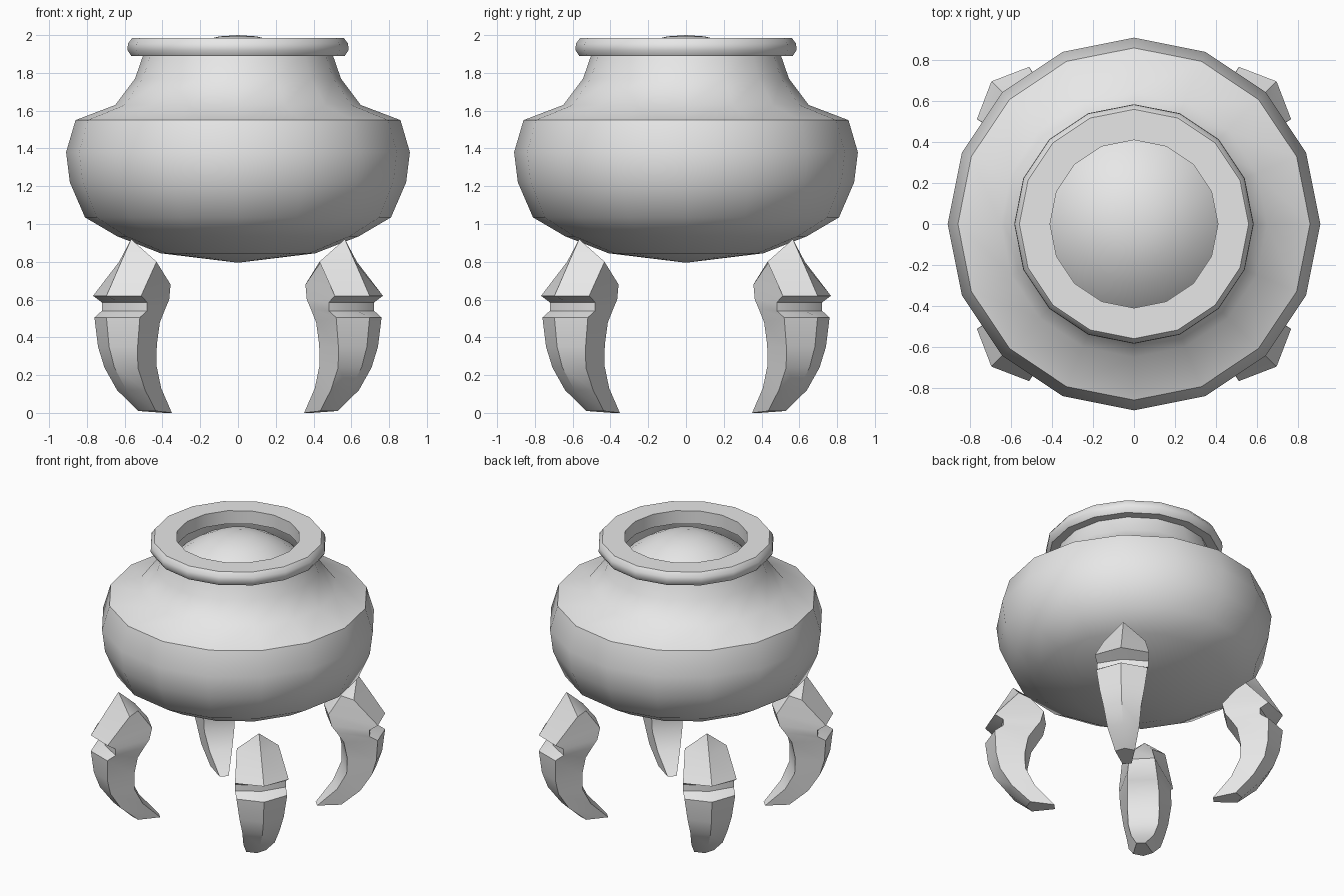
import bpy, bmesh, math

if "Cube" in bpy.data.objects:
    bpy.data.objects.remove(bpy.data.objects["Cube"])

grey = bpy.data.materials.new("light_grey")
grey.diffuse_color = (0.8, 0.8, 0.8, 1)
grey.use_nodes = True
grey.node_tree.nodes["Principled BSDF"].inputs["Base Color"].default_value = grey.diffuse_color
SEG = 16


def finish(name, bm, angle):
    bmesh.ops.remove_doubles(bm, verts=bm.verts, dist=0.0005)
    bmesh.ops.recalc_face_normals(bm, faces=bm.faces)
    mesh = bpy.data.meshes.new(name)
    bm.to_mesh(mesh)
    bm.free()
    mesh.materials.append(grey)
    ob = bpy.data.objects.new(name, mesh)
    bpy.context.collection.objects.link(ob)
    bpy.ops.object.select_all(action='DESELECT')
    ob.select_set(True)
    bpy.context.view_layer.objects.active = ob
    bpy.ops.object.shade_smooth_by_angle(angle=math.radians(angle))
    return ob


def loft(bm, rings, closed=False):
    """Bridge equal-length rings of coordinates with quads."""
    vs = [[bm.verts.new(p) for p in ring] for ring in rings]
    pairs = list(zip(vs, vs[1:])) + ([(vs[-1], vs[0])] if closed else [])
    for a, b in pairs:
        for i in range(len(a)):
            j = (i + 1) % len(a)
            bm.faces.new((a[i], a[j], b[j], b[i]))
    return vs


def lathe(name, profile, closed=False, angle=40):
    bm = bmesh.new()
    rings = [[(r * math.cos(2 * math.pi * i / SEG),
               r * math.sin(2 * math.pi * i / SEG), z) for i in range(SEG)]
             for r, z in profile]
    loft(bm, rings, closed)
    bmesh.ops.dissolve_degenerate(bm, edges=bm.edges, dist=0.0005)
    return finish(name, bm, angle)


# Round-bellied pot with a crisp shoulder and a short inner neck wall
lathe("pot_body", [(0, 0.795), (0.41, 0.845), (0.64, 0.935), (0.81, 1.035),
                   (0.89, 1.22), (0.91, 1.38), (0.86, 1.55), (0.65, 1.63),
                   (0.545, 1.77), (0.50, 1.90), (0.45, 1.90), (0.49, 1.77),
                   (0.55, 1.68)])

# Thick rolled rim
lathe("rim", [(0.41, 1.89), (0.565, 1.89), (0.585, 1.92), (0.583, 1.955),
              (0.56, 1.985), (0.41, 1.985)], closed=True, angle=50)

# Domed contents bulging inside the neck
lathe("dome_contents", [(0, 2.0), (0.1, 1.993), (0.2, 1.966), (0.3, 1.915),
                        (0.41, 1.835), (0.49, 1.75), (0.55, 1.66)])

# Claw sections: z, ridge radius, side radius, side half width,
# inner z, inner radius, inner half width
CLAW = [(0.92, 0.80, 0.80, 0.0, 0.92, 0.80, 0.0),
        (0.80, 0.875, 0.75, 0.14, 0.80, 0.68, 0.06),
        (0.62, 0.985, 0.905, 0.18, 0.68, 0.59, 0.085),
        (0.585, 0.89, 0.85, 0.17, 0.60, 0.61, 0.095),
        (0.54, 0.89, 0.85, 0.17, 0.55, 0.645, 0.10),
        (0.505, 0.985, 0.905, 0.17, 0.48, 0.69, 0.105),
        (0.35, 0.965, 0.90, 0.148, 0.36, 0.713, 0.105),
        (0.24, 0.925, 0.875, 0.125, 0.25, 0.71, 0.10),
        (0.12, 0.835, 0.80, 0.105, 0.13, 0.65, 0.075),
        (0.01, 0.713, 0.68, 0.065, 0.0, 0.525, 0.03)]

# Four curved, notched claw legs on the diagonals
for k, label in enumerate(("back_right", "back_left", "front_left", "front_right")):
    a = math.radians(45 + 90 * k)
    c, s = math.cos(a), math.sin(a)

    def place(d, t, z):
        return (d * c - t * s, d * s + t * c, z)

    rings = [[place(ridge, 0, z), place(side, w, z), place(inn, wi, zi),
              place(inn, -wi, zi), place(side, -w, z)]
             for z, ridge, side, w, zi, inn, wi in CLAW]
    bm = bmesh.new()
    vs = loft(bm, rings)
    bm.faces.new(vs[-1])
    bmesh.ops.dissolve_degenerate(bm, edges=bm.edges, dist=0.0005)
    finish("claw_leg_" + label, bm, 30)
